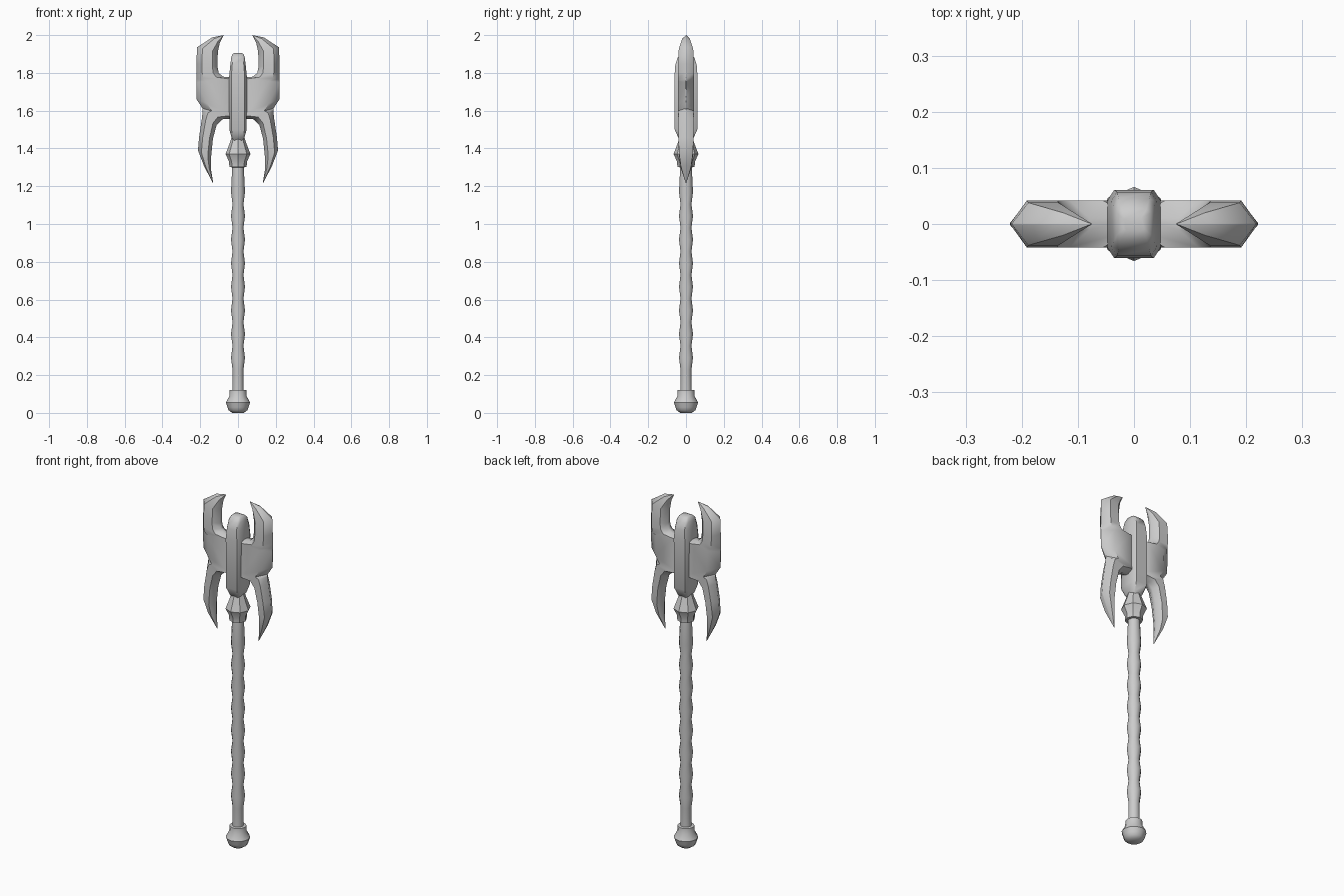
import bpy, bmesh, math

if "Cube" in bpy.data.objects:
    bpy.data.objects.remove(bpy.data.objects["Cube"])


def loft(name, rings, angle=40):
    """Skin a list of equal-length closed rings and cap both ends."""
    bm = bmesh.new()
    vs = [[bm.verts.new(p) for p in ring] for ring in rings]
    n = len(vs[0])
    for a, b in zip(vs, vs[1:]):
        for i in range(n):
            j = (i + 1) % n
            bm.faces.new((a[i], a[j], b[j], b[i]))
    bm.faces.new(vs[0][::-1])
    bm.faces.new(vs[-1])
    bmesh.ops.recalc_face_normals(bm, faces=bm.faces)
    mesh = bpy.data.meshes.new(name)
    bm.to_mesh(mesh)
    bm.free()
    ob = bpy.data.objects.new(name, mesh)
    bpy.context.collection.objects.link(ob)
    bpy.ops.object.select_all(action='DESELECT')
    ob.select_set(True)
    bpy.context.view_layer.objects.active = ob
    bpy.ops.object.shade_smooth_by_angle(angle=math.radians(angle))
    return ob


def lathe(name, profile, sides):
    """Revolve (radius, z) points around the shaft axis."""
    turn = [2 * math.pi * i / sides for i in range(sides)]
    return loft(name, [[(r * math.cos(a), r * math.sin(a), z) for a in turn]
                       for r, z in profile])


# Pommel
lathe("pommel", [(.03, 0), (.05, .014), (.056, .03), (.064, .055), (.046, .088),
                 (.044, .12), (.03, .122)], 12)

# Shaft with rippled grip
grip = [(.029 + .008 * (k % 2), .23 + .0625 * k) for k in range(16)]
lathe("shaft", [(.03, .1)] + grip + [(.03, 1.32)], 12)

# Collar under the head
lathe("collar", [(.03, 1.3), (.046, 1.302), (.047, 1.33), (.066, 1.37),
                 (.043, 1.43), (.03, 1.47)], 8)

# Central head block: chamfered rectangle swept upward with a domed top
core = [(1.43, .018, .022), (1.455, .033, .04), (1.5, .046, .06), (1.78, .047, .061),
        (1.84, .041, .057), (1.88, .036, .045), (1.9, .03, .027), (1.905, .018, .012)]
loft("head_core", [[(x * u, y * v, z) for u, v in
                    ((1, .7), (.75, 1), (-.75, 1), (-1, .7),
                     (-1, -.7), (-.75, -1), (.75, -1), (1, -.7))]
                   for z, x, y in core], 45)

# Blade: inner edge (x, z), outer edge (x, z), half thickness, from top horn to lower horn
stations = [
    (.075, 2.0, .079, 1.999, .001), (.096, 1.96, .137, 1.988, .02),
    (.107, 1.91, .217, 1.935, .038), (.108, 1.83, .22, 1.85, .042),
    (.102, 1.8, .22, 1.8, .042), (.08, 1.78, .221, 1.77, .042),
    (0, 1.775, .221, 1.75, .042), (0, 1.57, .219, 1.66, .042),
    (0, 1.56, .188, 1.612, .042), (.08, 1.555, .187, 1.6, .041),
    (.113, 1.525, .191, 1.56, .041), (.133, 1.45, .206, 1.46, .04),
    (.143, 1.35, .212, 1.39, .037), (.143, 1.29, .181, 1.31, .027),
    (.131, 1.215, .133, 1.215, .001)]
section = ((0, .25), (.25, 1), (.74, 1), (1, .04),
           (1, -.04), (.74, -1), (.25, -1), (0, -.25))
for side, label in ((1, "right"), (-1, "left")):
    loft(label + "_blade", [[(side * (xi + (xo - xi) * f), t * h, zi + (zo - zi) * f)
                             for f, h in section]
                            for xi, zi, xo, zo, t in stations], 45)
